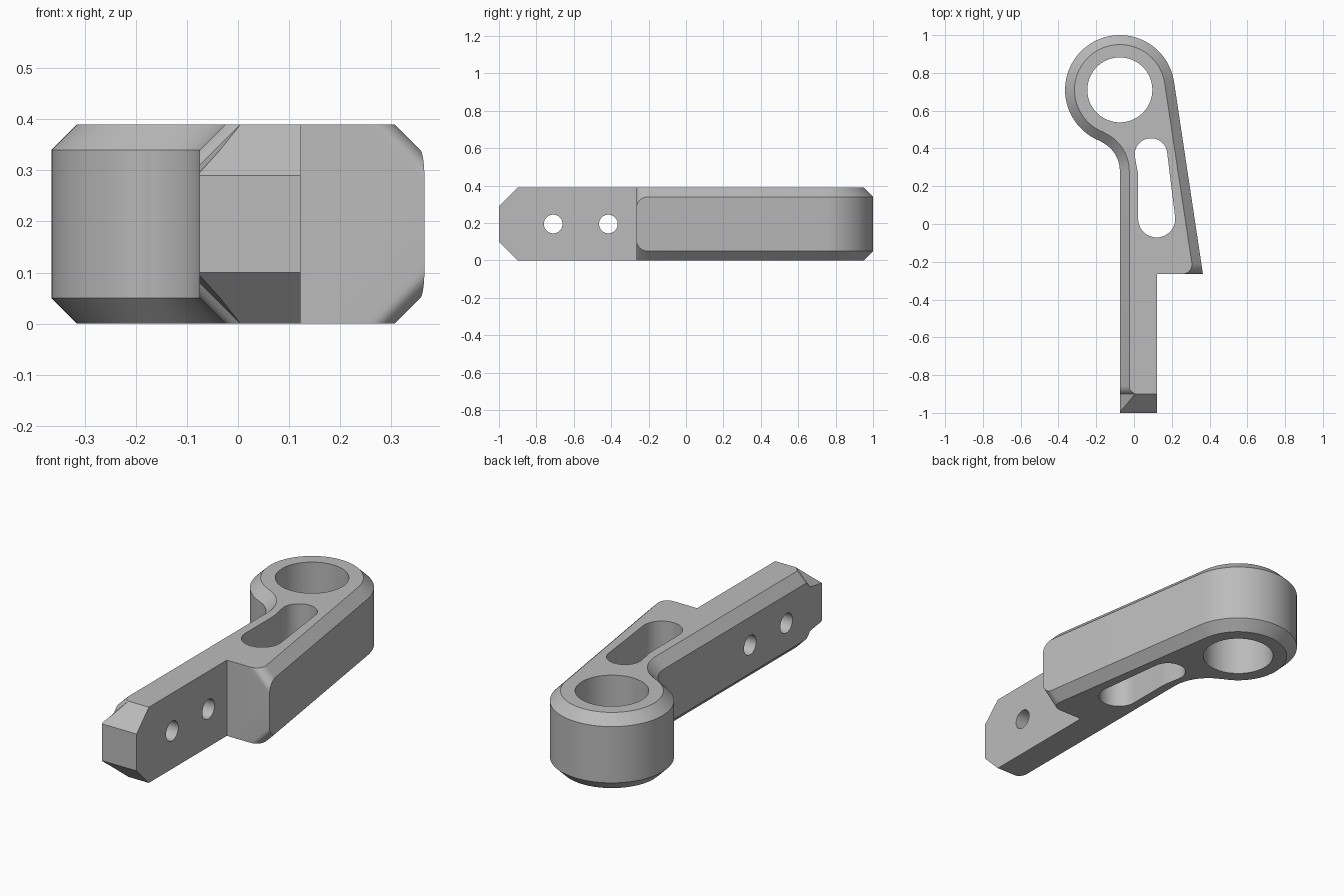
import bpy
import bmesh
from math import sin, cos, radians, pi
from mathutils import Vector

if "Cube" in bpy.data.objects:
    bpy.data.objects.remove(bpy.data.objects["Cube"], do_unlink=True)

HEIGHT, CHAMFER = 0.39, 0.05
RING = Vector((-0.075, 0.71))
RADIUS, FILLET = 0.29, 0.171
STEP_Y, TAIL_L, TAIL_R = -0.265, -0.075, 0.122

grey = bpy.data.materials.new("plain grey")
grey.diffuse_color = (0.5, 0.5, 0.5, 1)
grey.use_nodes = True
grey.node_tree.nodes["Principled BSDF"].inputs["Base Color"].default_value = (0.5, 0.5, 0.5, 1)


def arc(centre, radius, start, end, steps):
    """Points and outward directions along an arc, angles in degrees."""
    for i in range(steps + 1):
        a = radians(start + (end - start) * i / steps)
        d = Vector((cos(a), sin(a)))
        yield Vector(centre) + d * radius, d


def make_object(name, bm):
    bmesh.ops.recalc_face_normals(bm, faces=bm.faces)
    mesh = bpy.data.meshes.new(name)
    bm.to_mesh(mesh)
    bm.free()
    mesh.materials.append(grey)
    obj = bpy.data.objects.new(name, mesh)
    bpy.context.collection.objects.link(obj)
    return obj


def prism(name, points, low, high, place):
    """Extrude a closed outline; place maps (u, v, w) to a 3D position."""
    bm = bmesh.new()
    rings = [[bm.verts.new(place(p.x, p.y, w)) for p in points] for w in (low, high)]
    for ring in rings:
        bm.faces.new(ring)
    for i in range(len(points)):
        bm.faces.new((rings[0][i - 1], rings[0][i], rings[1][i], rings[1][i - 1]))
    return make_object(name, bm)


# Outline entries: point, inward direction, chamfer width
outline = []
corner = Vector((0.365, STEP_Y))
tangent = RING + Vector((cos(radians(8.6)), sin(radians(8.6)))) * RADIUS
slope = (tangent - corner) / (tangent.y - corner.y)

# Step corner, where the chamfer flares out onto the front face
outline.append((Vector((TAIL_R, STEP_Y)), Vector((-1, 0)), 0))
for i in range(9):
    t = pi / 2 * i / 8
    rise = 0.06 * (1 - sin(t))
    outline.append((corner + slope * 0.06 * (1 - cos(t)), Vector((-1, 0)), CHAMFER + rise))

# Ring head, then the concave fillet into the tail
for p, d in arc(RING, RADIUS, 8.6, 248.9, 64):
    outline.append((p, -d, CHAMFER))
for p, d in list(arc((TAIL_L - FILLET, 0.28), FILLET, 68.9, 0, 20))[1:]:
    outline.append((p, d, CHAMFER))

# Left side of the tail, with the chamfer widening at the tip
for y, width in ((-0.86, 0.05), (-0.875, 0.053), (-0.89, 0.065),
                 (-0.9, 0.08), (-0.95, 0.09), (-1, 0.095)):
    outline.append((Vector((TAIL_L, y)), Vector((1, 0)), width))
outline.append((Vector((TAIL_R, -1)), Vector((-1, 0)), 0))

# Lever body lofted through four rings
bm = bmesh.new()
rings = []
for inset, top in ((1, 0), (0, 0), (0, 1), (1, 1)):
    ring = []
    for p, d, width in outline:
        q = p + d * width * inset
        drop = width * (1 - inset)
        ring.append(bm.verts.new((q.x, q.y, HEIGHT - drop if top else drop)))
    rings.append(ring)
bm.faces.new(rings[0])
bm.faces.new(rings[3])
for low, high in zip(rings, rings[1:]):
    for i in range(len(outline)):
        bm.faces.new((low[i - 1], low[i], high[i], high[i - 1]))
bmesh.ops.remove_doubles(bm, verts=bm.verts, dist=0.0001)

# Bevelled tail tip, above and below
for z, side in ((0.29, 1), (0.10, -1)):
    bmesh.ops.bisect_plane(bm, geom=bm.verts[:] + bm.edges[:] + bm.faces[:], dist=0.00001,
                           plane_co=(0, -1, z), plane_no=(0, -1, side), clear_outer=True)
    bmesh.ops.holes_fill(bm, edges=[e for e in bm.edges if e.is_boundary], sides=0)
lever = make_object("lever_body", bm)

# Cutters for the bore, the tapered slot and the two cross holes
upright = lambda u, v, w: (u, v, w)
across = lambda u, v, w: (w, u, v)
bore = [p for p, d in arc(RING, 0.172, 0, 355, 71)]
slot = [p for p, d in arc((0.09, 0.368), 0.086, 8, 188, 28)]
slot += [Vector((0.012, 0.315)), Vector((0.02, 0.275)), Vector((0.022, 0.24))]
slot += [p for p, d in arc((0.12, 0.027), 0.098, 180, 367, 28)]
cutters = [prism("bore_cutter", bore, -0.1, 0.5, upright),
           prism("slot_cutter", slot, -0.1, 0.5, upright)]
for y in (-0.71, -0.415):
    hole = [p for p, d in arc((y, HEIGHT / 2), 0.05, 0, 350, 35)]
    cutters.append(prism("cross_hole_cutter", hole, -0.3, 0.3, across))

bpy.context.view_layer.objects.active = lever
lever.select_set(True)
for cutter in cutters:
    mod = lever.modifiers.new(cutter.name, "BOOLEAN")
    mod.operation = "DIFFERENCE"
    mod.solver = "EXACT"
    mod.object = cutter
    bpy.ops.object.modifier_apply(modifier=mod.name)
for cutter in cutters:
    bpy.data.objects.remove(cutter, do_unlink=True)

bpy.ops.object.shade_smooth_by_angle(angle=radians(25))
